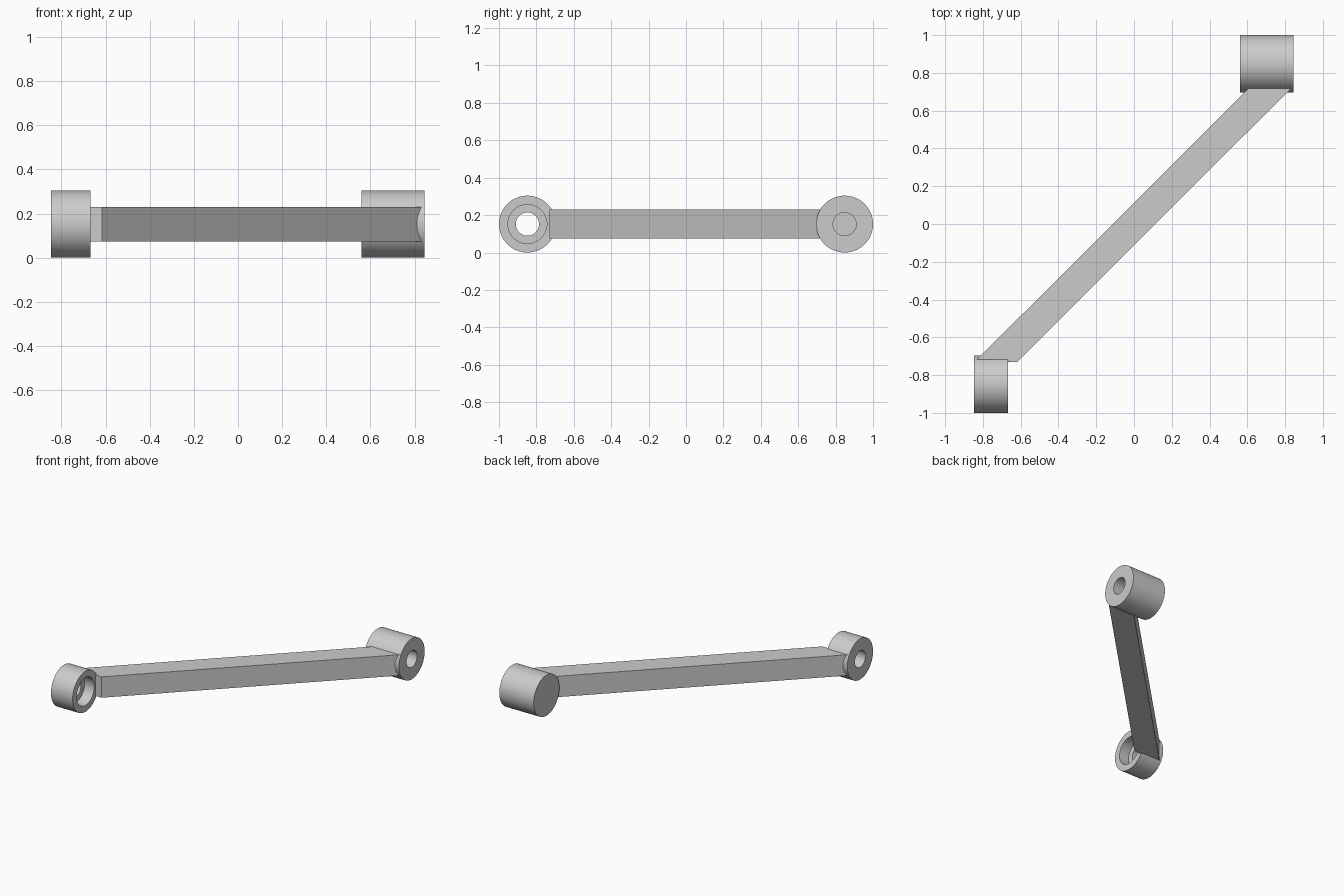
import bpy
import bmesh
import math

cube = bpy.data.objects.get("Cube")
if cube:
    bpy.data.objects.remove(cube, do_unlink=True)

R = 0.152          # outer radius of both bosses
BORE = 0.062       # small bore radius
OFFSET = 0.848     # boss axis distance from the centre, along y

grey = bpy.data.materials.new("light_grey")
grey.use_nodes = True
grey.diffuse_color = (0.6, 0.6, 0.6, 1)
grey.node_tree.nodes["Principled BSDF"].inputs["Base Color"].default_value = (0.6, 0.6, 0.6, 1)


def finish(name, bm):
    bmesh.ops.recalc_face_normals(bm, faces=bm.faces)
    mesh = bpy.data.meshes.new(name)
    bm.to_mesh(mesh)
    bm.free()
    mesh.shade_smooth()
    mesh.set_sharp_from_angle(angle=math.radians(30))
    mesh.materials.append(grey)
    obj = bpy.data.objects.new(name, mesh)
    bpy.context.collection.objects.link(obj)
    return obj


def lathe(name, profile, y, closed):
    """Revolve (x, radius) points around an axis parallel to x."""
    bm = bmesh.new()
    verts = [bm.verts.new((x, 0, r)) for x, r in profile]
    for a, b in zip(verts, verts[1:]):
        bm.edges.new((a, b))
    if closed:
        bm.edges.new((verts[-1], verts[0]))
    bmesh.ops.spin(bm, geom=bm.verts[:] + bm.edges[:], cent=(0, 0, 0),
                   axis=(1, 0, 0), angle=math.tau, steps=72)
    bmesh.ops.remove_doubles(bm, verts=bm.verts, dist=0.0002)
    obj = finish(name, bm)
    obj.location = (0, y, R)
    return obj


# Long boss with a blind bore open on its left face
lathe("blind_boss",
      [(0.56, 0), (0.56, R), (0.844, R), (0.844, BORE), (0.64, BORE), (0.64, 0)],
      OFFSET, False)

# Short boss with a through bore, counterbored on its inner face
lathe("counterbored_boss",
      [(-0.847, BORE), (-0.847, R), (-0.668, R), (-0.668, 0.104),
       (-0.748, 0.104), (-0.748, BORE)],
      -OFFSET, True)

# Diagonal bar, with ends cut square to the boss axes
bm = bmesh.new()
outline = [(-0.844, -0.73), (-0.617, -0.73), (0.844, 0.73), (0.617, 0.73)]
base = bm.faces.new([bm.verts.new((x, y, R - 0.078)) for x, y in outline])
top = bmesh.ops.extrude_face_region(bm, geom=[base])
bmesh.ops.translate(bm, vec=(0, 0, 0.156),
                    verts=[v for v in top["geom"] if isinstance(v, bmesh.types.BMVert)])
finish("diagonal_bar", bm)
